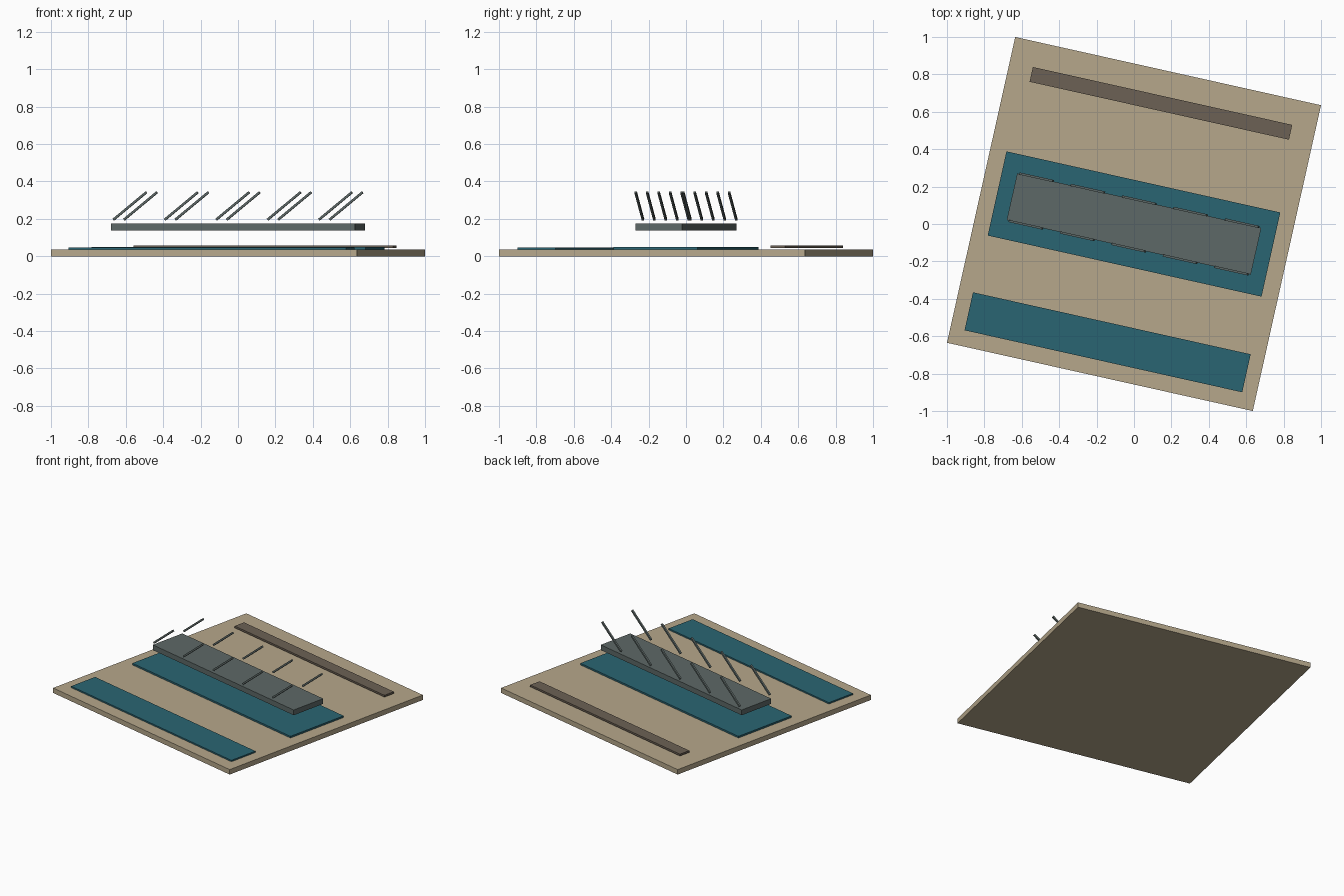
import bpy
from math import radians
from mathutils import Matrix

if "Cube" in bpy.data.objects:
    bpy.data.objects.remove(bpy.data.objects["Cube"])

# Everything sits on one site grid, turned about z
SITE = Matrix.Rotation(radians(-12.58), 4, 'Z')


def material(name, rgb):
    m = bpy.data.materials.new(name)
    m.diffuse_color = (*rgb, 1)
    m.use_nodes = True
    m.node_tree.nodes["Principled BSDF"].inputs["Base Color"].default_value = m.diffuse_color
    return m


SAND = material("sand", (0.47, 0.39, 0.26))
WATER = material("water", (0.023, 0.13, 0.17))
EARTH = material("earth", (0.15, 0.12, 0.09))
STEEL = material("steel", (0.11, 0.14, 0.135))


def box(name, centre, size, mat, tilt=0):
    bpy.ops.mesh.primitive_cube_add(size=1)
    ob = bpy.context.object
    ob.name = name
    ob.data.materials.append(mat)
    ob.matrix_world = (SITE @ Matrix.Translation(centre)
                       @ Matrix.Rotation(radians(-tilt), 4, 'Y')
                       @ Matrix.Diagonal((*size, 1)))
    return ob


# Ground and strips lying on it
box("ground_slab", (0, 0, 0.0175), (1.675, 1.675, 0.035), SAND)
box("main_water_channel", (0, 0, 0.043), (1.50, 0.461, 0.012), WATER)
box("side_water_channel", (0, -0.648, 0.042), (1.521, 0.208, 0.010), WATER)
box("bank_strip", (0, 0.661, 0.051), (1.421, 0.081, 0.013), EARTH)

# Raised deck with two rows of sloping braces
box("bridge_deck", (0, 0, 0.156), (1.337, 0.256, 0.037), STEEL)
for side, row in ((-1, "front"), (1, "back")):
    for i in range(5):
        box(f"{row}_brace_{i + 1}", ((i - 2) * 0.2815, side * 0.130, 0.269),
            (0.233, 0.012, 0.012), STEEL, tilt=39)
